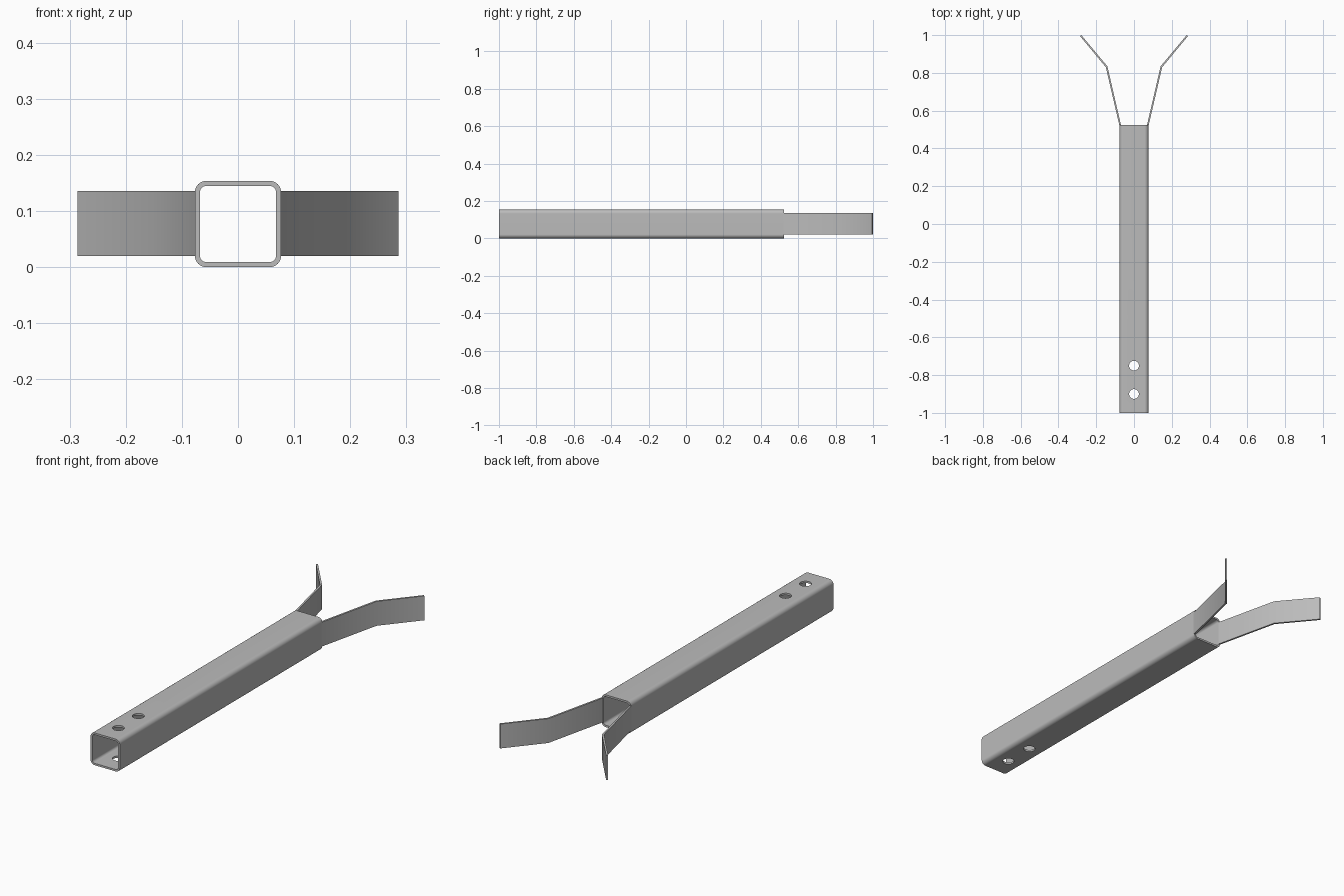
import bpy, bmesh, math
from mathutils import Vector

cube = bpy.data.objects.get("Cube")
if cube:
    bpy.data.objects.remove(cube, do_unlink=True)

WIDTH, WALL, RADIUS = 0.154, 0.009, 0.021
FRONT, BACK = -1.0, 0.525

steel = bpy.data.materials.new("grey steel")
steel.use_nodes = True
steel.diffuse_color = (0.5, 0.5, 0.5, 1)
steel.node_tree.nodes["Principled BSDF"].inputs["Base Color"].default_value = (0.5, 0.5, 0.5, 1)


def make_object(name, bm):
    bmesh.ops.recalc_face_normals(bm, faces=bm.faces)
    mesh = bpy.data.meshes.new(name)
    bm.to_mesh(mesh)
    bm.free()
    mesh.materials.append(steel)
    obj = bpy.data.objects.new(name, mesh)
    bpy.context.collection.objects.link(obj)
    return obj


def activate(obj):
    bpy.ops.object.select_all(action='DESELECT')
    obj.select_set(True)
    bpy.context.view_layer.objects.active = obj


def rounded_square(half, radius, steps=6):
    points = []
    for corner in range(4):
        sx, sz = ((1, 1), (-1, 1), (-1, -1), (1, -1))[corner]
        for i in range(steps + 1):
            a = math.pi / 2 * (corner + i / steps)
            points.append((sx * (half - radius) + radius * math.cos(a),
                           sz * (half - radius) + radius * math.sin(a)))
    return points


# Hollow square tube: outer and inner rings at both ends, bridged together
bm = bmesh.new()
half = WIDTH / 2
rings = []
for inset, y in ((0, FRONT), (0, BACK), (WALL, BACK), (WALL, FRONT)):
    rings.append([bm.verts.new((x, y, z + half))
                  for x, z in rounded_square(half - inset, RADIUS - inset)])
for k in range(4):
    a, b = rings[k], rings[(k + 1) % 4]
    for i in range(len(a)):
        j = (i + 1) % len(a)
        bm.faces.new((a[i], a[j], b[j], b[i]))
tube = make_object("square_tube", bm)

# Two bolt holes through the top and bottom walls
for y in (-0.9, -0.75):
    bm = bmesh.new()
    bmesh.ops.create_cone(bm, cap_ends=True, segments=32, radius1=0.026, radius2=0.026, depth=0.4)
    bmesh.ops.translate(bm, verts=bm.verts, vec=(0, y, half))
    cutter = make_object("hole_cutter", bm)
    cutter.hide_render = True
    cut = tube.modifiers.new("bolt_hole", 'BOOLEAN')
    cut.operation, cut.solver, cut.object = 'DIFFERENCE', 'EXACT', cutter
    activate(tube)
    bpy.ops.object.modifier_apply(modifier=cut.name)
    bpy.data.objects.remove(cutter, do_unlink=True)
bpy.ops.object.shade_smooth_by_angle(angle=math.radians(30))
weighted = tube.modifiers.new("even_shading", 'WEIGHTED_NORMAL')
weighted.keep_sharp = True

# Bent straps splaying out from the back of the tube
OUTER = [(0.077, BACK - 0.005), (0.149, 0.83), (0.286, 0.995)]
INNER = [(0.068, BACK - 0.005), (0.141, 0.835), (0.279, 1.0)]
for name, side in (("left_strap", 1), ("right_strap", -1)):
    bm = bmesh.new()
    outline = OUTER + INNER[::-1]
    low, high = [[bm.verts.new((side * x, y, z)) for x, y in outline] for z in (0.02, 0.136)]
    for loop in (low, high):
        bm.faces.new((loop[0], loop[1], loop[4], loop[5]))
        bm.faces.new((loop[1], loop[2], loop[3], loop[4]))
    for i in range(6):
        j = (i + 1) % 6
        bm.faces.new((low[i], low[j], high[j], high[i]))
    strap = make_object(name, bm)
    activate(strap)
    bpy.ops.object.shade_smooth_by_angle(angle=math.radians(30))
